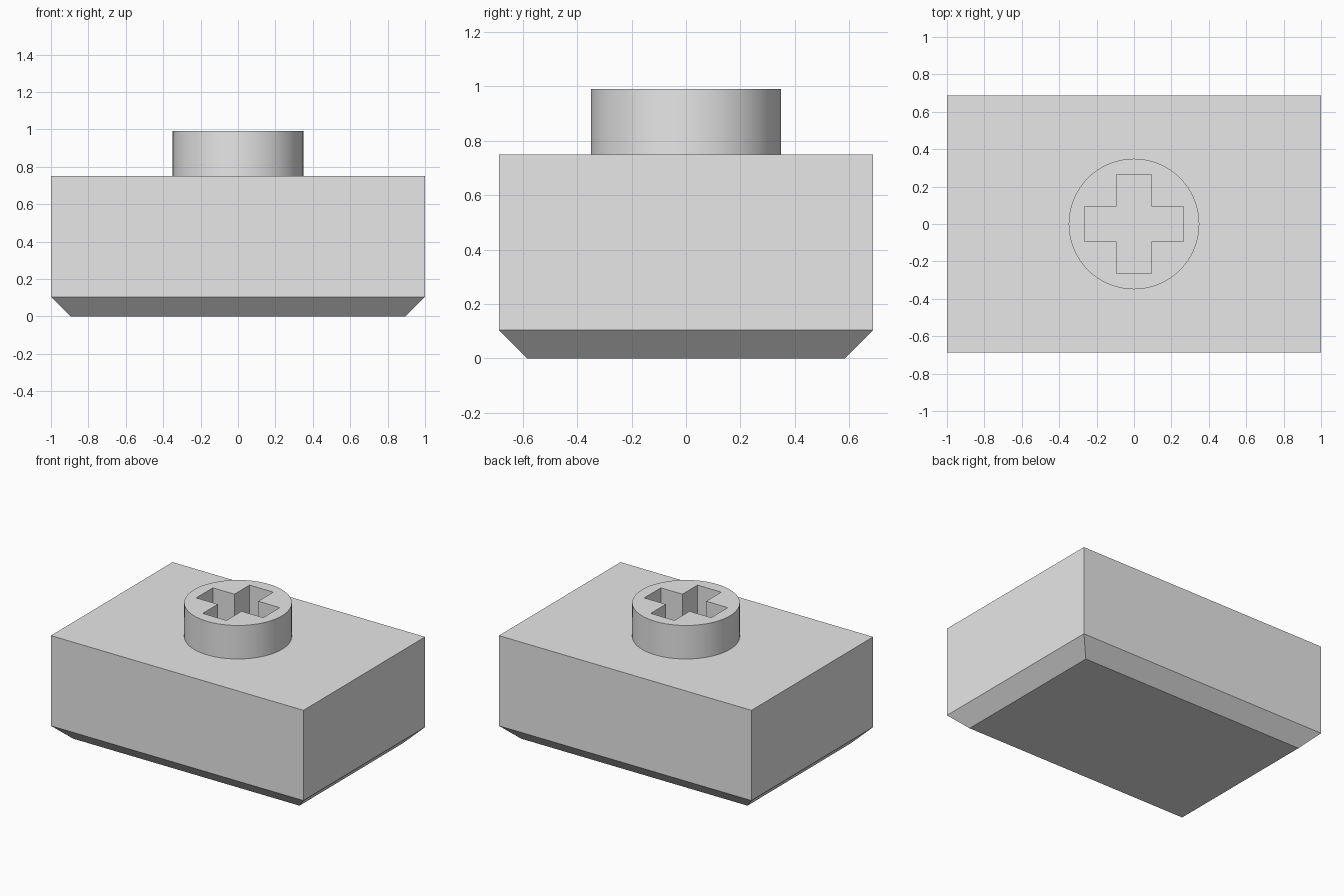
import bpy
import bmesh

if "Cube" in bpy.data.objects:
    bpy.data.objects.remove(bpy.data.objects["Cube"])

grey = bpy.data.materials.new("light grey")
grey.diffuse_color = (0.8, 0.8, 0.8, 1)
grey.use_nodes = True
grey.node_tree.nodes["Principled BSDF"].inputs["Base Color"].default_value = grey.diffuse_color

BODY_TOP, STUD_TOP = 0.75, 0.99


def box(name, hx, hy, z0, z1):
    """Box centred on x and y, spanning z0 to z1."""
    bpy.ops.mesh.primitive_cube_add(size=1, location=(0, 0, (z0 + z1) / 2))
    ob = bpy.context.object
    ob.name = name
    ob.scale = (2 * hx, 2 * hy, z1 - z0)
    bpy.ops.object.transform_apply(location=True, rotation=True, scale=True)
    ob.data.materials.append(grey)
    return ob


def cut(target, cutter):
    mod = target.modifiers.new("socket cut", 'BOOLEAN')
    mod.operation = 'DIFFERENCE'
    mod.solver = 'EXACT'
    mod.object = cutter
    bpy.context.view_layer.objects.active = target
    bpy.ops.object.modifier_apply(modifier=mod.name)


# Body: rectangular block with a chamfered underside
body = box("body", 1.0, 0.688, 0.0, BODY_TOP)
bm = bmesh.new()
bm.from_mesh(body.data)
rim = [e for e in bm.edges if all(v.co.z < 0.01 for v in e.verts)]
bmesh.ops.bevel(bm, geom=rim, offset=0.104, segments=1, affect='EDGES')
bm.to_mesh(body.data)
bm.free()

# Stud: round boss standing on the body
bpy.ops.mesh.primitive_cylinder_add(vertices=96, radius=0.349,
                                    depth=STUD_TOP - BODY_TOP,
                                    location=(0, 0, (STUD_TOP + BODY_TOP) / 2))
stud = bpy.context.object
stud.name = "stud"
stud.data.materials.append(grey)

# Cross-shaped socket through the stud, down to the body
for name, hx, hy in (("socket_cutter_x", 0.265, 0.094),
                     ("socket_cutter_y", 0.094, 0.265)):
    cutter = box(name, hx, hy, BODY_TOP - 0.1, STUD_TOP + 0.1)
    cut(stud, cutter)
    bpy.data.objects.remove(cutter)

# Smooth round wall, sharp rims and socket corners
bpy.ops.object.select_all(action='DESELECT')
stud.select_set(True)
bpy.context.view_layer.objects.active = stud
bpy.ops.object.shade_smooth_by_angle(angle=0.5)
